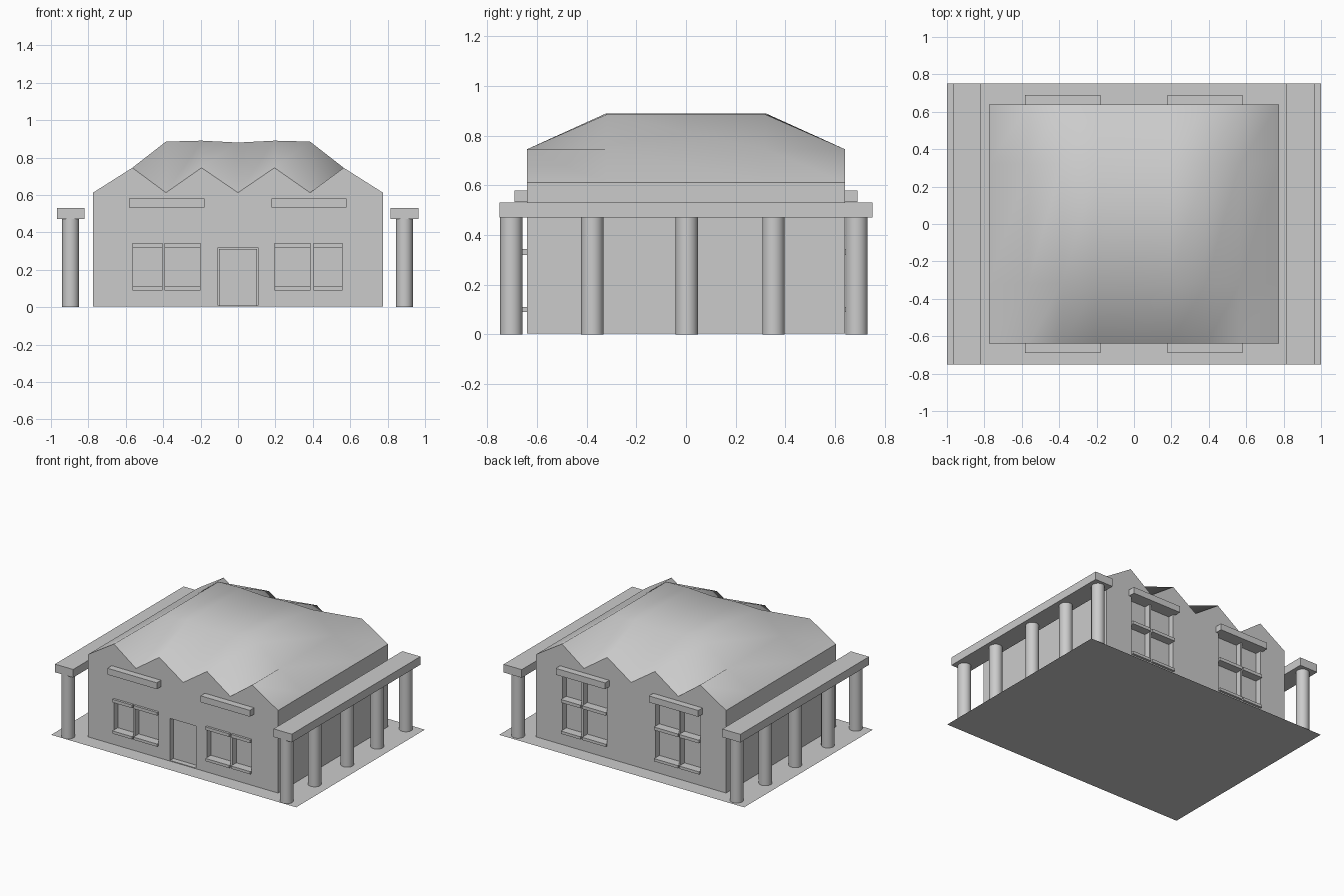
import bpy, bmesh, math

if "Cube" in bpy.data.objects:
    bpy.data.objects.remove(bpy.data.objects["Cube"])


def new_object(name, bm):
    bmesh.ops.recalc_face_normals(bm, faces=bm.faces)
    mesh = bpy.data.meshes.new(name)
    bm.to_mesh(mesh)
    bm.free()
    ob = bpy.data.objects.new(name, mesh)
    bpy.context.collection.objects.link(ob)
    return ob


def add_box(bm, x0, x1, y0, y1, z0, z1):
    vs = bmesh.ops.create_cube(bm, size=1)["verts"]
    for v in vs:
        v.co.x = x1 if v.co.x > 0 else x0
        v.co.y = y1 if v.co.y > 0 else y0
        v.co.z = z1 if v.co.z > 0 else z0


def box(name, *dims):
    bm = bmesh.new()
    add_box(bm, *dims)
    return new_object(name, bm)


W, D, FLOOR = 0.775, 0.64, 0.003

# Flat ground slab
bm = bmesh.new()
bmesh.ops.create_grid(bm, x_segments=1, y_segments=1, size=1)
for v in bm.verts:
    v.co.y *= 0.75
new_object("floor_slab", bm)

# House body: zigzag gables at both ends, raised rounded roof in the middle
xs = [-W, -0.565, -0.385, -0.195, 0, 0.195, 0.385, 0.565, W]
gable = [0.612, 0.745, 0.612, 0.745, 0.612, 0.745, 0.612, 0.745, 0.612]
crown = [0.612, 0.745, 0.885, 0.89, 0.88, 0.89, 0.885, 0.745, 0.612]
bm = bmesh.new()
rows = []
for y, zs in ((-D, gable), (-0.32, crown), (0.32, crown), (D, gable)):
    rows.append([bm.verts.new((x, y, z)) for x, z in zip(xs, zs)])
for a, b in zip(rows, rows[1:]):
    for i in range(len(xs) - 1):
        bm.faces.new((a[i], a[i + 1], b[i + 1], b[i]))
fl, fr, bl, br = [bm.verts.new((x, y, FLOOR)) for y in (-D, D) for x in (-W, W)]
bm.faces.new(rows[0] + [fr, fl])
bm.faces.new(rows[-1] + [br, bl])
bm.faces.new([r[0] for r in rows] + [bl, fl])
bm.faces.new([r[-1] for r in rows] + [br, fr])
bm.faces.new((fl, fr, br, bl))
house = new_object("house_body", bm)

# Recesses for windows and door
panes = [(-0.565, -0.405), (-0.393, -0.2), (0.195, 0.388), (0.403, 0.56)]
DEPTH = 0.045
bm = bmesh.new()
for x0, x1 in panes:
    add_box(bm, x0, x1, -D - 0.1, -D + DEPTH, 0.10, 0.33)
    add_box(bm, x0, x1, D - DEPTH, D + 0.1, 0.10, 0.33)
    add_box(bm, x0, x1, D - DEPTH, D + 0.1, 0.335, 0.545)
add_box(bm, -0.107, 0.107, -D - 0.1, -D + DEPTH, 0.008, 0.318)
cutter = new_object("opening_cutter", bm)
cutter.hide_render = True
mod = house.modifiers.new("openings", "BOOLEAN")
mod.object = cutter
mod.operation = "DIFFERENCE"
mod.solver = "EXACT"
bpy.context.view_layer.objects.active = house
house.select_set(True)
bpy.ops.object.modifier_apply(modifier=mod.name)
bpy.ops.object.shade_smooth_by_angle(angle=math.radians(50))
house.select_set(False)
bpy.data.objects.remove(cutter)

# Door leaf
box("door", -0.102, 0.102, -D + 0.035, -D + DEPTH + 0.005, 0.01, 0.312)

# Window ledges and long canopies, front and back
for side, s in (("front", -1), ("back", 1)):
    def span(a, b):
        return sorted((s * a, s * b))
    for x0, x1 in panes:
        box(side + "_window_sill", x0, x1, *span(D - DEPTH, 0.657), 0.09, 0.11)
        box(side + "_window_head", x0, x1, *span(D - DEPTH, 0.657), 0.32, 0.343)
    for x0, x1 in ((-0.583, -0.18), (0.178, 0.58)):
        box(side + "_canopy", x0, x1, *span(D - DEPTH, 0.69), 0.533, 0.58)

# Side colonnades
for side, cx in (("left", -0.895), ("right", 0.89)):
    box(side + "_beam", cx - 0.074, cx + 0.074, -0.75, 0.75, 0.47, 0.53)
    for cy in (-0.703, -0.377, 0.003, 0.352, 0.686):
        bpy.ops.mesh.primitive_cylinder_add(vertices=32, radius=0.045, depth=0.47,
                                            location=(cx, cy, 0.235))
        bpy.context.object.name = side + "_column"
        bpy.ops.object.shade_smooth_by_angle()
